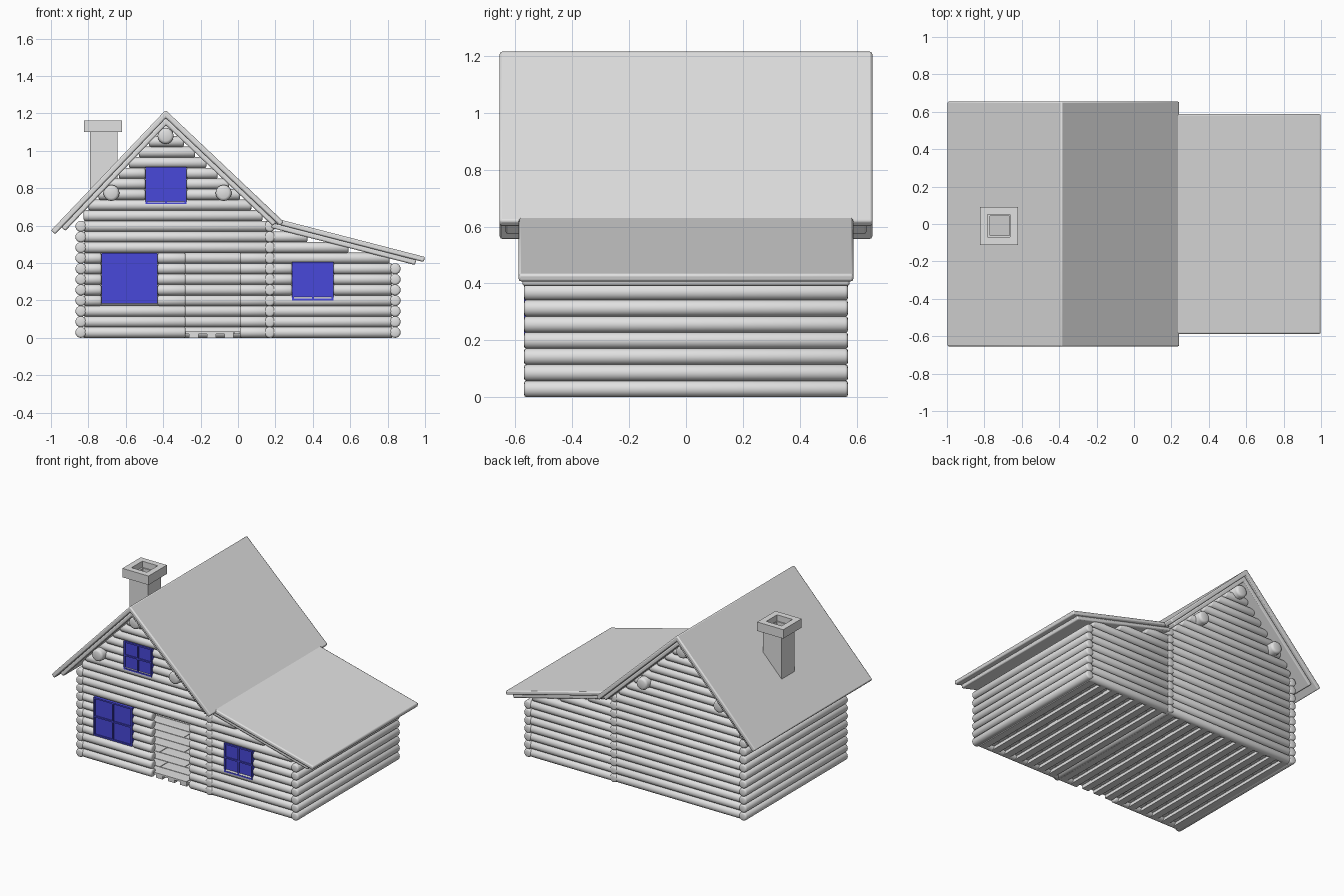
import bpy, bmesh, math
from mathutils import Matrix, Vector

cube = bpy.data.objects.get("Cube")
if cube:
    bpy.data.objects.remove(cube)


def material(name, rgb):
    m = bpy.data.materials.new(name)
    m.use_nodes = True
    m.diffuse_color = (*rgb, 1)
    m.node_tree.nodes["Principled BSDF"].inputs["Base Color"].default_value = (*rgb, 1)
    return m


GREY = material("pale grey", (0.75, 0.75, 0.75))
BLUE = material("window blue", (0.065, 0.065, 0.7))

PITCH, R = 0.0567, 0.0295       # log spacing and radius
SIDE_X, PART_X = 0.84, 0.17     # side walls and partition wall
WALL_Y, END_Y = 0.54, 0.57      # front/back walls and log ends
RIDGE_X, RIDGE_Z = -0.387, 1.218
SLOPE_L, SLOPE_R, SLOPE_EXT = 1.05, 0.945, 0.258
EXT_X, EXT_Z = 0.235, 0.63      # top of the lean-to roof


def finish(bm, name, mat):
    bmesh.ops.recalc_face_normals(bm, faces=bm.faces)
    mesh = bpy.data.meshes.new(name)
    bm.to_mesh(mesh)
    bm.free()
    mesh.materials.append(mat)
    ob = bpy.data.objects.new(name, mesh)
    bpy.context.collection.objects.link(ob)
    bpy.ops.object.select_all(action='DESELECT')
    ob.select_set(True)
    bpy.context.view_layer.objects.active = ob
    bpy.ops.object.shade_smooth_by_angle(angle=math.radians(50))
    return ob


def add_box(bm, x0, x1, y0, y1, z0, z1):
    mat = Matrix.Translation(((x0 + x1) / 2, (y0 + y1) / 2, (z0 + z1) / 2))
    bmesh.ops.create_cube(bm, size=1, matrix=mat @ Matrix.Diagonal((x1 - x0, y1 - y0, z1 - z0, 1)))


def add_log(bm, axis, a, b, other, z, r=R):
    """Round log with softened ends, running along x or y from a to b."""
    if b - a < 0.03:
        return
    mid = (a + b) / 2
    if axis == 'x':
        mat = Matrix.Translation((mid, other, z)) @ Matrix.Rotation(math.pi / 2, 4, 'Y')
    else:
        mat = Matrix.Translation((other, mid, z)) @ Matrix.Rotation(math.pi / 2, 4, 'X')
    verts = bmesh.ops.create_cone(bm, cap_ends=True, segments=16, radius1=r, radius2=r,
                                  depth=b - a, matrix=mat)["verts"]
    caps = {f for v in verts for f in v.link_faces if len(f.verts) > 4}
    rims = list({e for f in caps for e in f.edges})
    bmesh.ops.bevel(bm, geom=rims, offset=r * 0.35, segments=2, affect='EDGES', profile=0.5)


def log_z(i):
    return R + i * PITCH


def spans(a, b, z, openings):
    """Pieces of the range a..b left over by the openings at height z."""
    parts = [(a, b)]
    for x0, x1, z0, z1 in openings:
        if z0 < z < z1:
            parts = [p for s, e in parts for p in
                     (((s, min(e, x0)), (max(s, x1), e)) if x0 < e and x1 > s else ((s, e),))]
    return parts


# Openings in the front wall: x0, x1, z0, z1
DOOR = (-0.28, 0.01, -0.01, 0.455)
WINDOWS = {
    "main_window": (-0.73, -0.43, 0.185, 0.455),
    "attic_window": (-0.495, -0.275, 0.715, 0.915),
    "side_window": (0.29, 0.51, 0.2, 0.405),
}


# Front and back log walls, trimmed under the roof
def gable_wall(name, y, openings):
    bm = bmesh.new()
    under = RIDGE_Z - 0.075
    for i in range(20):
        z = log_z(i)
        left = max(-0.825, RIDGE_X - (under - z) / SLOPE_L)
        right = min(PART_X, RIDGE_X + (under - z) / SLOPE_R)
        ext = min(0.825, EXT_X + (EXT_Z - 0.055 - z) / SLOPE_EXT)
        ranges = [(left, right)]
        if z < EXT_Z - 0.06:
            ranges.append((PART_X, ext))
        for a, b in ranges:
            for s, e in spans(a, b, z, openings):
                add_log(bm, 'x', s, e, y, z)
    finish(bm, name, GREY)


gable_wall("front_log_wall", -WALL_Y, [DOOR, *WINDOWS.values()])
gable_wall("back_log_wall", WALL_Y, [])

# Side walls and partition
for name, x, count in (("right_log_wall", -SIDE_X, 11), ("left_log_wall", SIDE_X, 7),
                       ("partition_log_wall", PART_X, 11)):
    bm = bmesh.new()
    for i in range(count):
        add_log(bm, 'y', -END_Y, END_Y, x, log_z(i))
    finish(bm, name, GREY)

# Roof beams showing at the gables
bm = bmesh.new()
for x, z in ((RIDGE_X, 1.08), (-0.677, 0.775), (-0.077, 0.775)):
    add_log(bm, 'y', -0.61, 0.61, x, z, 0.043)
finish(bm, "roof_beams", GREY)


# Roof sheets: a bent strip of even thickness
def roof_sheet(name, points, half_y, top, thick):
    pts = [Vector(p) for p in points]
    dirs = [(b - a).normalized() for a, b in zip(pts, pts[1:])]
    norms = [Vector((d.y, -d.x)) for d in dirs]   # pointing down
    ends = [norms[0], *norms, norms[-1]]
    offs = []
    for i in range(len(pts)):
        n = ends[i] + ends[i + 1]
        offs.append(n * 2 / n.length_squared)
    outline = [p + o * top for p, o in zip(pts, offs)]
    outline += [p + o * (top + thick) for p, o in reversed(list(zip(pts, offs)))]
    bm = bmesh.new()
    face = bm.faces.new([bm.verts.new((p.x, -half_y, p.y)) for p in outline])
    out = bmesh.ops.extrude_face_region(bm, geom=[face])["geom"]
    bmesh.ops.translate(bm, vec=(0, 2 * half_y, 0),
                        verts=[v for v in out if isinstance(v, bmesh.types.BMVert)])
    ob = finish(bm, name, GREY)
    bev = ob.modifiers.new("soft_edges", 'BEVEL')
    bev.width, bev.segments = 0.008, 2


def main_roof(left, right):
    return [(left, RIDGE_Z - (RIDGE_X - left) * SLOPE_L), (RIDGE_X, RIDGE_Z),
            (right, RIDGE_Z - (right - RIDGE_X) * SLOPE_R)]


def lean_to(left, right):
    return [(x, EXT_Z - (x - EXT_X) * SLOPE_EXT) for x in (left, right)]


roof_sheet("main_roof_top", main_roof(-1.0, 0.245), 0.655, 0, 0.03)
roof_sheet("main_roof_lining", main_roof(-0.965, 0.225), 0.635, 0.029, 0.028)
roof_sheet("lean_to_roof_top", lean_to(0.19, 1.0), 0.588, 0, 0.028)
roof_sheet("lean_to_roof_lining", lean_to(0.19, 0.96), 0.575, 0.027, 0.028)


# Windows: recessed panes behind a frame with a cross
for name, (x0, x1, z0, z1) in WINDOWS.items():
    bm = bmesh.new()
    back, pane, front = -0.52, -0.562, -0.57
    w = 0.01
    xm, zm = (x0 + x1) / 2, (z0 + z1) / 2
    add_box(bm, x0, x1, pane, back, z0, z1)
    for x in (x0, xm - w / 2, x1 - w):
        add_box(bm, x, x + w, front, pane, z0, z1)
    for z in (z0, zm - w / 2, z1 - w):
        add_box(bm, x0, x1, front, pane, z, z + w)
    finish(bm, name, BLUE)

# Floor joists
bm = bmesh.new()
for i in range(18):
    x = -0.8 + i * 0.094
    add_box(bm, x - 0.025, x + 0.025, -0.54, 0.54, 0, 0.022)
finish(bm, "floor_joists", GREY)

# Floor boards with staggered joints
bm = bmesh.new()
step, gap = 0.09, 0.005
for row in range(12):
    y = -0.54 + row * step
    cuts = [-0.82] + [-0.82 + 0.4 * k + 0.13 * (row % 3) for k in range(1, 4)] + [0.82]
    for a, b in zip(cuts, cuts[1:]):
        add_box(bm, a, b - gap, y, y + step - gap, 0.021, 0.034)
finish(bm, "floor_boards", GREY)


# Chimney: square tubes for the shaft and cap
def square_tube(name, x, y, outer, inner, z0, z1):
    bm = bmesh.new()
    for s in (-1, 1):
        a, b = sorted((s * inner, s * outer))
        add_box(bm, x + a, x + b, y - outer, y + outer, z0, z1)
        add_box(bm, x - inner, x + inner, y + a, y + b, z0, z1)
    finish(bm, name, GREY)


square_tube("chimney_shaft", -0.718, -0.01, 0.073, 0.052, 0.76, 1.12)
square_tube("chimney_cap", -0.722, -0.01, 0.102, 0.06, 1.1, 1.163)
